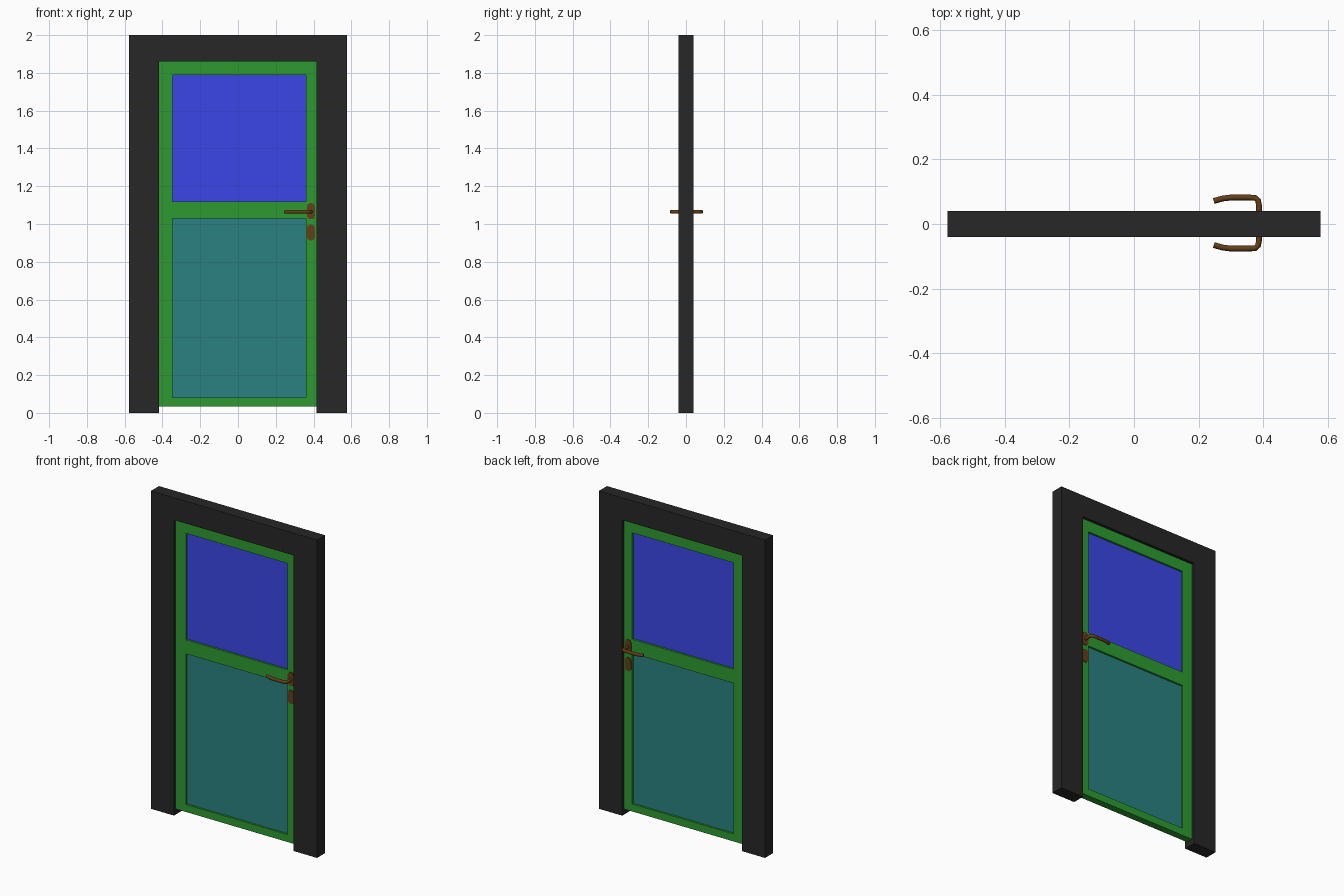
import bpy, bmesh, math
from mathutils import Vector

if "Cube" in bpy.data.objects:
    bpy.data.objects.remove(bpy.data.objects["Cube"])


def material(name, rgb):
    m = bpy.data.materials.new(name)
    m.diffuse_color = (*rgb, 1)
    m.use_nodes = True
    m.node_tree.nodes["Principled BSDF"].inputs["Base Color"].default_value = m.diffuse_color
    return m


BLACK = material("frame_black", (0.02, 0.02, 0.02))
GREEN = material("leaf_green", (0.026, 0.33, 0.03))
BLUE = material("glass_blue", (0.044, 0.061, 0.8))
TEAL = material("panel_teal", (0.024, 0.22, 0.22))
BRASS = material("handle_brown", (0.127, 0.05, 0.009))


def finish(name, bm, mat):
    bmesh.ops.recalc_face_normals(bm, faces=bm.faces)
    me = bpy.data.meshes.new(name)
    bm.to_mesh(me)
    bm.free()
    me.materials.append(mat)
    ob = bpy.data.objects.new(name, me)
    bpy.context.collection.objects.link(ob)
    return ob


def slab(name, xs, zs, half, mat, holes=()):
    """Upright slab on a grid of x and z lines, leaving out the hole cells."""
    bm = bmesh.new()
    v = [[bm.verts.new((x, -half, z)) for z in zs] for x in xs]
    for i in range(len(xs) - 1):
        for k in range(len(zs) - 1):
            if (i, k) not in holes:
                bm.faces.new((v[i][k], v[i + 1][k], v[i + 1][k + 1], v[i][k + 1]))
    bmesh.ops.delete(bm, geom=[p for p in bm.verts if not p.link_faces], context='VERTS')
    ext = bmesh.ops.extrude_face_region(bm, geom=bm.faces[:], use_keep_orig=True)
    bmesh.ops.translate(bm, vec=(0, 2 * half, 0),
                        verts=[g for g in ext["geom"] if isinstance(g, bmesh.types.BMVert)])
    return finish(name, bm, mat)


def smooth(ob):
    bpy.ops.object.select_all(action='DESELECT')
    ob.select_set(True)
    bpy.context.view_layer.objects.active = ob
    bpy.ops.object.shade_smooth_by_angle(angle=math.radians(40))


def escutcheon(name, x, z, w, h, side):
    """Thin round-ended plate."""
    bm = bmesh.new()
    rings = []
    for y in (0.015, 0.027):
        ring = []
        for n in range(18):
            a = math.pi * (n % 9) / 8 + (math.pi if n >= 9 else 0)
            cz = (h - w) / 2 * (1 if n < 9 else -1)
            ring.append(bm.verts.new((x + w / 2 * math.cos(a), side * y,
                                      z + cz + w / 2 * math.sin(a))))
        rings.append(ring)
    for n in range(18):
        m = (n + 1) % 18
        bm.faces.new((rings[0][n], rings[0][m], rings[1][m], rings[1][n]))
    for ring in rings:
        bm.faces.new(ring)
    smooth(finish(name, bm, BRASS))


def lever(name, path, z, radius, sides=12):
    """Slightly oval tube swept along a path in the x-y plane."""
    bm = bmesh.new()
    rings = []
    pts = [Vector((x, y, z)) for x, y in path]
    for i, p in enumerate(pts):
        t = (pts[min(i + 1, len(pts) - 1)] - pts[max(i - 1, 0)]).normalized()
        n = Vector((-t.y, t.x, 0))
        up = Vector((0, 0, 1.15))
        rings.append([bm.verts.new(p + radius * (math.cos(a) * n + math.sin(a) * up))
                      for a in (math.tau * k / sides for k in range(sides))])
    for a, b in zip(rings, rings[1:]):
        for k in range(sides):
            m = (k + 1) % sides
            bm.faces.new((a[k], a[m], b[m], b[k]))
    bm.faces.new(rings[0])
    bm.faces.new(rings[-1])
    smooth(finish(name, bm, BRASS))


# Surround, leaf and its two infill panels
slab("door_frame", (-0.578, -0.418, 0.416, 0.578), (0, 1.86, 2), 0.04, BLACK, {(1, 0)})
slab("door_leaf", (-0.418, -0.347, 0.36, 0.416), (0.035, 0.082, 1.03, 1.118, 1.788, 1.86),
     0.022, GREEN, {(1, 1), (1, 3)})
slab("upper_glass", (-0.347, 0.36), (1.118, 1.788), 0.01, BLUE)
slab("lower_panel", (-0.347, 0.36), (0.082, 1.03), 0.01, TEAL)

# Lever handles and plates on both faces
PATH = [(0.387, 0.015), (0.387, 0.055), (0.384, 0.07), (0.375, 0.078), (0.355, 0.079),
        (0.30, 0.079), (0.275, 0.076), (0.257, 0.071), (0.247, 0.068)]
for label, side in (("front", -1), ("back", 1)):
    escutcheon(label + "_handle_plate", 0.386, 1.068, 0.042, 0.086, side)
    escutcheon(label + "_lock_plate", 0.386, 0.955, 0.042, 0.086, side)
    lever(label + "_lever", [(x, side * y + 0.003) for x, y in PATH], 1.065, 0.009)
